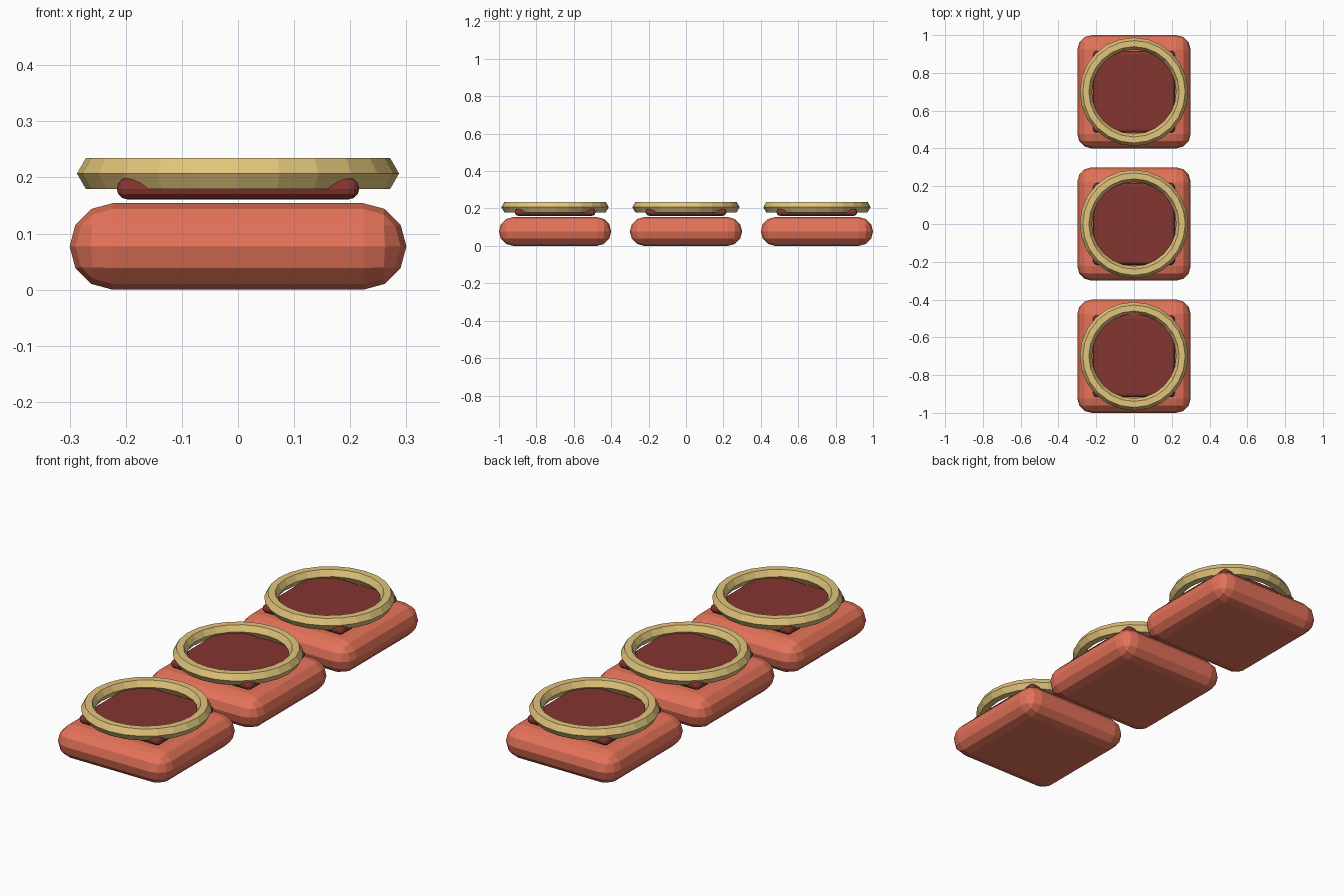
import bpy

if "Cube" in bpy.data.objects:
    bpy.data.objects.remove(bpy.data.objects["Cube"])


def material(name, rgb):
    m = bpy.data.materials.new(name)
    m.diffuse_color = (*rgb, 1)
    m.use_nodes = True
    m.node_tree.nodes["Principled BSDF"].inputs["Base Color"].default_value = m.diffuse_color
    return m


coral = material("coral", (0.78, 0.17, 0.10))
maroon = material("maroon", (0.23, 0.035, 0.03))
gold = material("gold", (0.76, 0.56, 0.20))


def rounded_box(name, size, y, z0, z1, radius, mat):
    bpy.ops.mesh.primitive_cube_add(size=1, location=(0, y, (z0 + z1) / 2))
    ob = bpy.context.object
    ob.name = name
    ob.scale = (size, size, z1 - z0)
    bpy.ops.object.transform_apply(location=False, rotation=False, scale=True)
    bev = ob.modifiers.new("rounding", 'BEVEL')
    bev.width = radius
    bev.segments = 3
    ob.data.materials.append(mat)
    return ob


# three identical buttons in a row
for label, y in (("front", -0.7), ("middle", 0.0), ("back", 0.7)):
    # thick base block
    rounded_box(label + "_base", 0.6, y, 0.0, 0.154, 0.0765, coral)
    # thin floating pad
    rounded_box(label + "_pad", 0.432, y, 0.161, 0.199, 0.0185, maroon)
    # faceted ring around the pad
    bpy.ops.mesh.primitive_torus_add(major_segments=24, minor_segments=6,
                                     major_radius=0.255, minor_radius=0.032,
                                     location=(0, y, 0.207))
    ring = bpy.context.object
    ring.name = label + "_ring"
    ring.data.materials.append(gold)
    ring.data.shade_flat()
